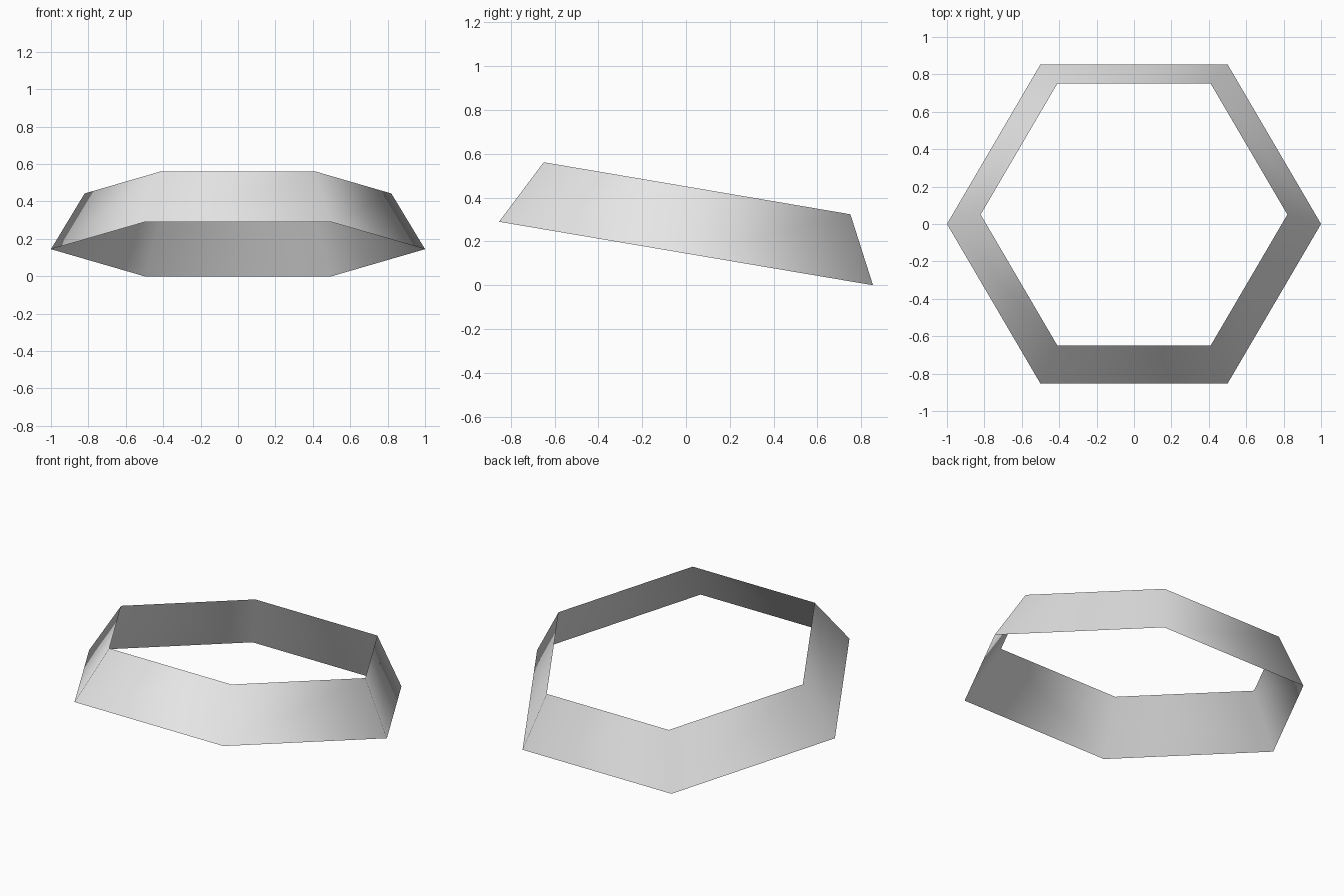
import bpy
import bmesh
from math import cos, sin, tau, radians
from mathutils import Matrix

cube = bpy.data.objects.get("Cube")
if cube:
    bpy.data.objects.remove(cube, do_unlink=True)

SIDES = 6
TILT = radians(-9.63)

# Plain grey material
grey = bpy.data.materials.new("light_grey")
grey.use_nodes = True
colour = (0.8, 0.8, 0.8, 1.0)
grey.diffuse_color = colour
grey.node_tree.nodes["Principled BSDF"].inputs["Base Color"].default_value = colour

bm = bmesh.new()


def ring(radius, height):
    """One hexagonal loop of vertices, with corners on the x axis."""
    return [bm.verts.new((radius * cos(tau * i / SIDES),
                          radius * sin(tau * i / SIDES), height))
            for i in range(SIDES)]


# Open, tapered wall between a wide lower ring and a narrower upper ring
lower = ring(1.0, 0.0)
upper = ring(0.82, 0.302)
for i in range(SIDES):
    j = (i + 1) % SIDES
    face = bm.faces.new((lower[i], lower[j], upper[j], upper[i]))
    face.smooth = True

# Tilt the band so its back edge rests on the ground
bm.transform(Matrix.Rotation(TILT, 4, 'X'))
bm.transform(Matrix.Translation((0, 0, -min(v.co.z for v in bm.verts))))

mesh = bpy.data.meshes.new("hexagonal_band")
bm.to_mesh(mesh)
bm.free()
mesh.materials.append(grey)
band = bpy.data.objects.new("hexagonal_band", mesh)
bpy.context.scene.collection.objects.link(band)
